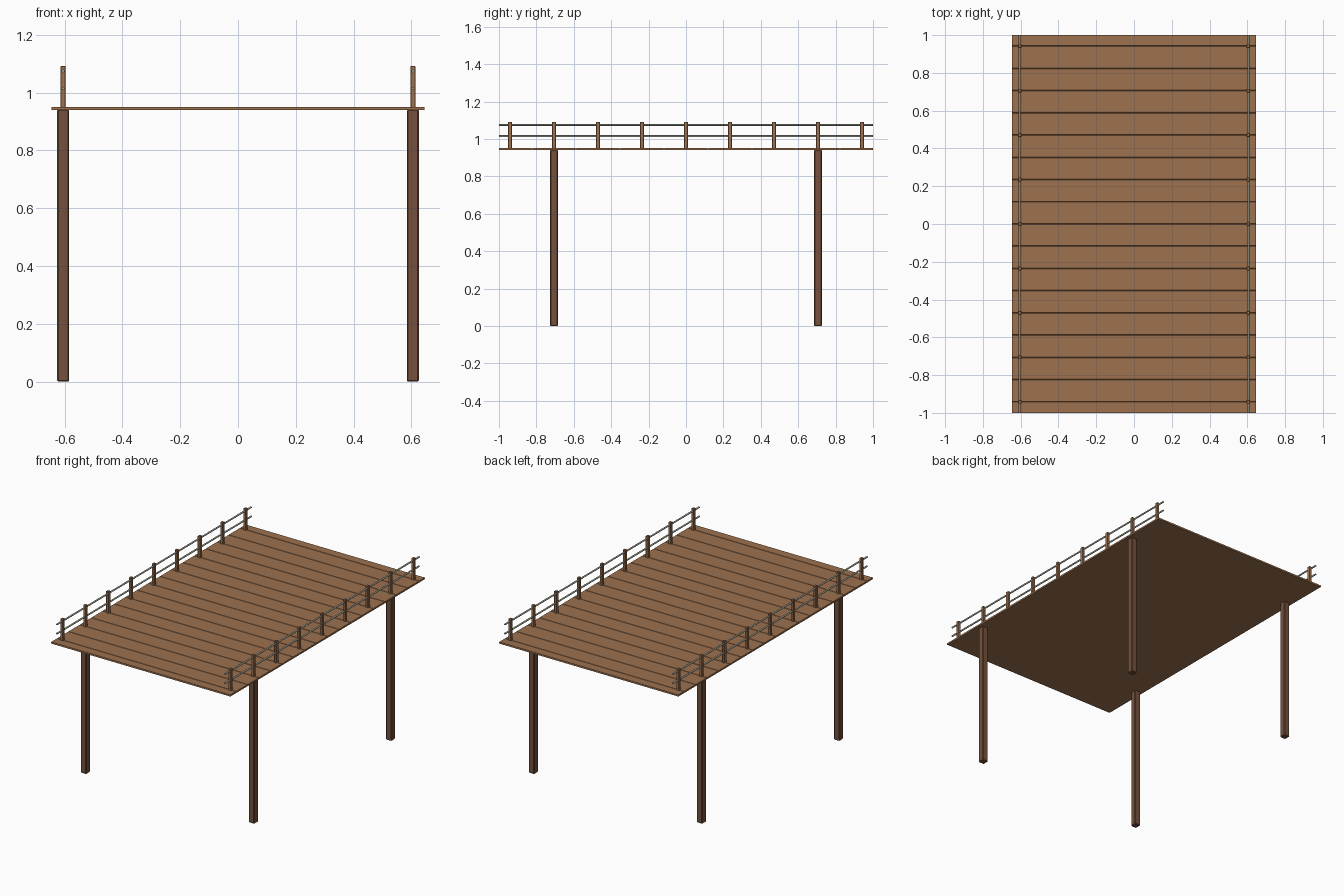
import bpy
import bmesh
from math import pi

cube = bpy.data.objects.get("Cube")
if cube:
    bpy.data.objects.remove(cube, do_unlink=True)


def material(name, srgb):
    col = [(c / 255) ** 2.2 for c in srgb] + [1]
    m = bpy.data.materials.new(name)
    m.use_nodes = True
    m.diffuse_color = col
    m.node_tree.nodes["Principled BSDF"].inputs["Base Color"].default_value = col
    return m


PLANK = material("plank brown", (156, 113, 80))
LEG = material("dark leg brown", (116, 82, 62))
RAIL = material("rope grey", (172, 174, 158))


def finish(bm, name, mat):
    mesh = bpy.data.meshes.new(name)
    bmesh.ops.recalc_face_normals(bm, faces=bm.faces)
    bm.to_mesh(mesh)
    bm.free()
    mesh.materials.append(mat)
    ob = bpy.data.objects.new(name, mesh)
    bpy.context.collection.objects.link(ob)
    return ob


def beam(name, centre, size, mat, bevel):
    bm = bmesh.new()
    bmesh.ops.create_cube(bm, size=1)
    bmesh.ops.scale(bm, vec=size, verts=bm.verts)
    bmesh.ops.translate(bm, vec=centre, verts=bm.verts)
    bmesh.ops.bevel(bm, geom=bm.edges[:], offset=bevel, segments=1, affect='EDGES')
    return finish(bm, name, mat)


# Deck: grooved side profile extruded across the width
PITCH = 2 / 17
HALF_W, TOP, BOTTOM, GROOVE = 0.645, 0.951, 0.940, 0.0025
profile = [(-1, BOTTOM), (-1, TOP)]
for i in range(-8, 9):
    y = i * PITCH
    profile += [(y - GROOVE, TOP), (y, TOP - 0.005), (y + GROOVE, TOP)]
profile += [(1, TOP), (1, BOTTOM)]
bm = bmesh.new()
face = bm.faces.new([bm.verts.new((-HALF_W, y, z)) for y, z in profile])
ext = bmesh.ops.extrude_face_region(bm, geom=[face])
bmesh.ops.translate(bm, vec=(2 * HALF_W, 0, 0),
                    verts=[v for v in ext["geom"] if isinstance(v, bmesh.types.BMVert)])
finish(bm, "deck", PLANK)

for side, sx in (("left", 1), ("right", -1)):
    # Support legs
    for end, sy in (("front", -1), ("back", 1)):
        beam(f"{end}_{side}_leg", (sx * 0.605, sy * 0.706, 0.471),
             (0.041, 0.041, 0.942), LEG, 0.004)
    # Railing posts
    for i in range(9):
        beam(f"{side}_railing_post_{i + 1}", (sx * 0.605, (i - 4) * 2 * PITCH, 1.018),
             (0.018, 0.020, 0.148), PLANK, 0.002)
    # Thin rails through the posts
    for level, z in (("lower", 1.015), ("upper", 1.075)):
        bpy.ops.mesh.primitive_cylinder_add(vertices=8, radius=0.0052, depth=2,
                                            location=(sx * 0.605, 0, z),
                                            rotation=(pi / 2, 0, 0))
        rail = bpy.context.object
        rail.name = f"{side}_{level}_rail"
        rail.data.materials.append(RAIL)
        bpy.ops.object.shade_smooth_by_angle(angle=pi / 3)
